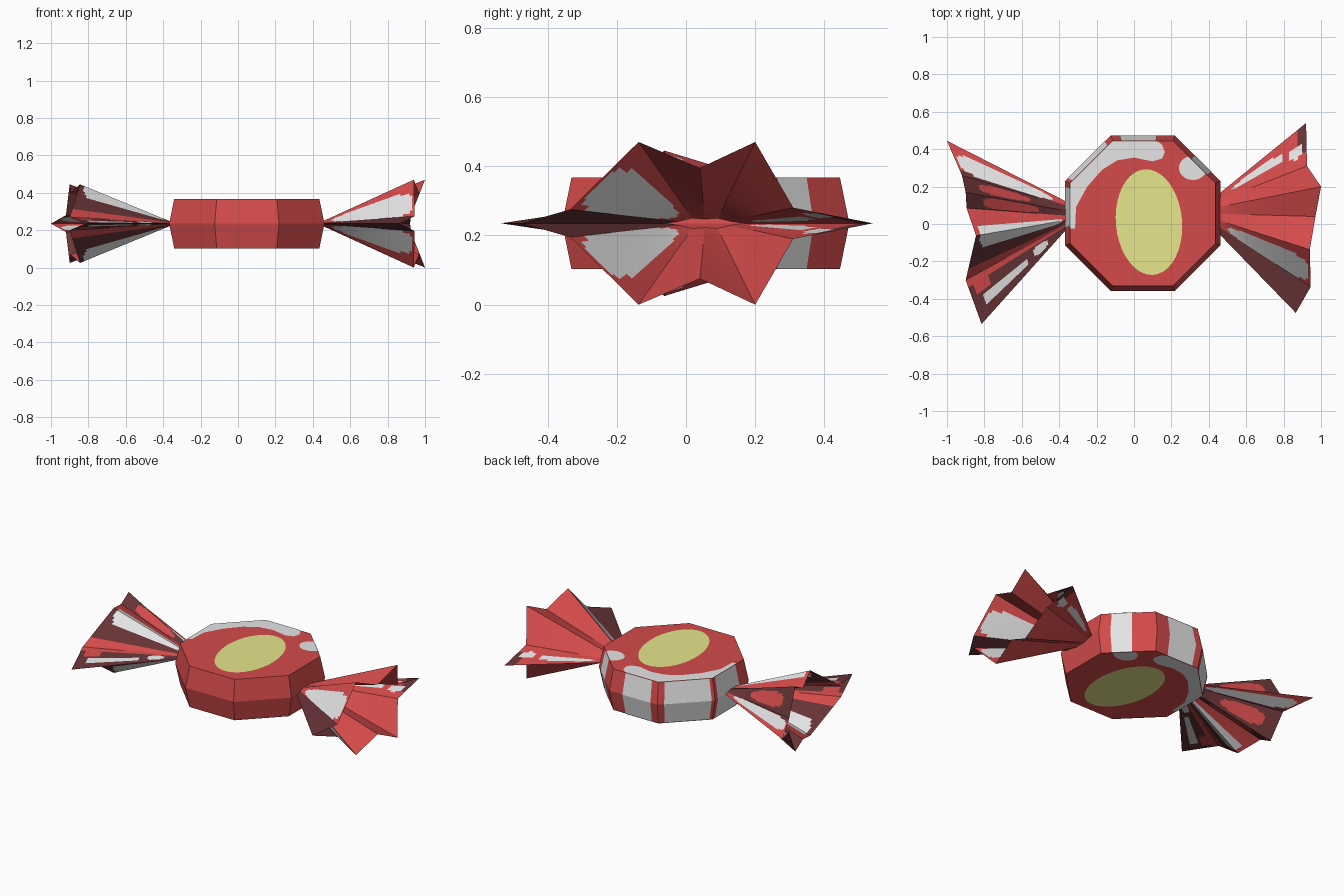
import bpy
import math
from mathutils import Vector

if "Cube" in bpy.data.objects:
    bpy.data.objects.remove(bpy.data.objects["Cube"])

Z0 = 0.235                      # mid height of the sweet
CX, CY = 0.047, 0.057           # centre of the octagonal body
C22 = math.cos(math.radians(22.5))


def make_mat(name, col):
    m = bpy.data.materials.new(name)
    m.diffuse_color = (*col, 1)
    m.use_nodes = True
    m.node_tree.nodes["Principled BSDF"].inputs["Base Color"].default_value = m.diffuse_color
    return m


MATS = [make_mat("red", (0.665, 0.07, 0.07)),
        make_mat("white", (0.79, 0.79, 0.79)),
        make_mat("maroon", (0.138, 0.034, 0.037)),
        make_mat("yellow", (0.79, 0.79, 0.263))]
RED, WHITE, MAROON, YELLOW = range(4)


def make_obj(name, verts, faces, mats, idx=None):
    me = bpy.data.meshes.new(name)
    me.from_pydata(verts, [], faces)
    for m in mats:
        me.materials.append(m)
    if idx:
        me.polygons.foreach_set("material_index", idx)
    me.update()
    ob = bpy.data.objects.new(name, me)
    bpy.context.collection.objects.link(ob)
    return ob


# body: eight-sided drum, slightly wider in the middle
RINGS = [(0.388, Z0 - 0.132), (0.415, Z0), (0.388, Z0 + 0.132)]


def corner(k, ring, grow=0.0):
    apothem, z = RINGS[ring]
    r = (apothem + grow) / C22
    a = math.radians(45 * k - 22.5)
    return Vector((CX + r * math.cos(a), CY + r * math.sin(a), z))


verts = [corner(k, r) for r in range(3) for k in range(8)]
faces = [tuple(reversed(range(8))), tuple(range(16, 24))]
for r in range(2):
    for k in range(8):
        n = (k + 1) % 8
        faces.append((r * 8 + k, r * 8 + n, r * 8 + 8 + n, r * 8 + 8 + k))
make_obj("body", verts, faces, [MATS[RED]])


# painted patches on the top and bottom of the body
def cap_patch(name, pts, mat):
    n = len(pts)
    top = [(x, y, Z0 + 0.1345) for x, y in pts]
    low = [(x, y, Z0 - 0.1345) for x, y in pts]
    make_obj(name, top + low,
             [tuple(range(n)), tuple(reversed(range(n, 2 * n)))], [MATS[mat]])


tilt = math.radians(5)
oval = []
for i in range(40):
    a = math.tau * i / 40
    u, v = 0.177 * math.cos(a), 0.283 * math.sin(a)
    oval.append((0.08 + u * math.cos(tilt) - v * math.sin(tilt),
                 0.01 + u * math.sin(tilt) + v * math.cos(tilt)))
cap_patch("oval_label", oval, YELLOW)

spot = []
for i in range(24):
    a = math.tau * i / 24
    x, y = 0.315 + 0.075 * math.cos(a), 0.3 + 0.065 * math.sin(a)
    over = max(0, (x - CX + y - CY) - 0.388 * math.sqrt(2)) / 2
    spot.append((x - over, y - over))
cap_patch("cap_spot", spot, WHITE)

cap_patch("cap_shine", [
    (0.12, 0.445), (-0.114, 0.445), (-0.341, 0.218), (-0.341, -0.025),
    (-0.315, -0.025), (-0.31, 0.09), (-0.25, 0.2), (-0.17, 0.29),
    (-0.09, 0.34), (0.0, 0.355), (0.1, 0.335), (0.15, 0.35),
    (0.165, 0.385), (0.15, 0.425)], WHITE)


# painted bands on the side faces, given as fractions of each side
def side_band(name, k, f0, f1):
    vs = []
    for r in range(3):
        a, b = corner(k, r, 0.002), corner(k + 1, r, 0.002)
        vs += [a.lerp(b, f0), a.lerp(b, f1)]
    make_obj(name, vs, [(0, 1, 3, 2), (2, 3, 5, 4)], [MATS[WHITE]])


for i, (k, f0, f1) in enumerate([(1, 0.2, 0.57), (2, 0.28, 0.86),
                                 (3, 0.12, 0.94), (4, 0.08, 0.72)]):
    side_band(f"side_band_{i}", k, f0, f1)


# wrapper tails: pleated upper and lower sheets fanning from a pinched neck
NECK_H = [0, 0.005, 0.012, 0.010, 0.012, 0.005, 0]
NS, NT = 40, 12


def tail(name, neck_x, y0, y1, rim, blobs):
    """rim: (x, y, height above middle); blobs: (panel, colour, s, t, rs, rt)."""
    neck = [Vector((neck_x, y0 + (y1 - y0) * i / 6, NECK_H[i])) for i in range(7)]
    rim = [Vector(p) for p in rim]
    verts, faces, idx = [], [], []
    for sign in (1, -1):
        for p in range(6):
            base = len(verts)
            for i in range(NS + 1):
                a = neck[p].lerp(rim[p], i / NS)
                b = neck[p + 1].lerp(rim[p + 1], i / NS)
                for j in range(NT + 1):
                    v = a.lerp(b, j / NT)
                    verts.append((v.x, v.y, Z0 + sign * v.z))
            for i in range(NS):
                for j in range(NT):
                    q = base + i * (NT + 1) + j
                    f = (q, q + 1, q + NT + 2, q + NT + 1)
                    if (sign > 0) == (neck_x > 0):
                        f = f[::-1]
                    faces.append(f)
                    s, t = (i + 0.5) / NS, (j + 0.5) / NT
                    col = RED
                    for bp, c, bs, bt, rs, rt in blobs:
                        if bp == p and ((s - bs) / rs) ** 4 + ((t - bt) / rt) ** 4 < 1:
                            col = c
                    idx.append(col)
    make_obj(name, verts, faces, MATS[:3], idx)


tail("right_tail", 0.452, 0.16, -0.05,
     [(0.92, 0.54, 0), (0.925, 0.31, 0.045), (1.0, 0.20, 0.235),
      (0.97, 0.04, 0.16), (0.94, -0.137, 0.235), (0.945, -0.335, 0.04),
      (0.865, -0.475, 0)],
     [(0, MAROON, 0.98, 0.25, 0.07, 0.45),
      (0, WHITE, 0.44, 0.45, 0.28, 0.17),
      (0, WHITE, 0.87, 0.55, 0.07, 0.16),
      (4, WHITE, 0.54, 0.63, 0.43, 0.37),
      (5, MAROON, 0.5, 0.5, 0.9, 0.9)])

tail("left_tail", -0.362, 0.12, -0.03,
     [(-1.0, 0.445, 0), (-0.92, 0.26, 0.045), (-0.9, 0.17, 0.21),
      (-0.895, 0.085, 0.165), (-0.845, -0.062, 0.21), (-0.9, -0.3, 0.035),
      (-0.815, -0.535, 0)],
     [(0, MAROON, 0.5, 0.95, 0.6, 0.12),
      (0, WHITE, 0.55, 0.58, 0.42, 0.33),
      (1, MAROON, 0.5, 0.5, 0.9, 0.9),
      (1, RED, 0.6, 0.5, 0.25, 0.3),
      (2, MAROON, 0.3, 0.5, 0.9, 0.9),
      (2, RED, 0.55, 0.5, 0.28, 0.4),
      (3, WHITE, 0.5, 0.85, 0.46, 0.22),
      (4, MAROON, 0.5, 0.4, 0.9, 0.38),
      (4, WHITE, 0.5, 0.12, 0.44, 0.22),
      (5, MAROON, 0.5, 0.65, 0.9, 0.5),
      (5, RED, 0.88, 0.25, 0.08, 0.2),
      (5, WHITE, 0.66, 0.62, 0.24, 0.14),
      (5, WHITE, 0.27, 0.5, 0.07, 0.22)])
